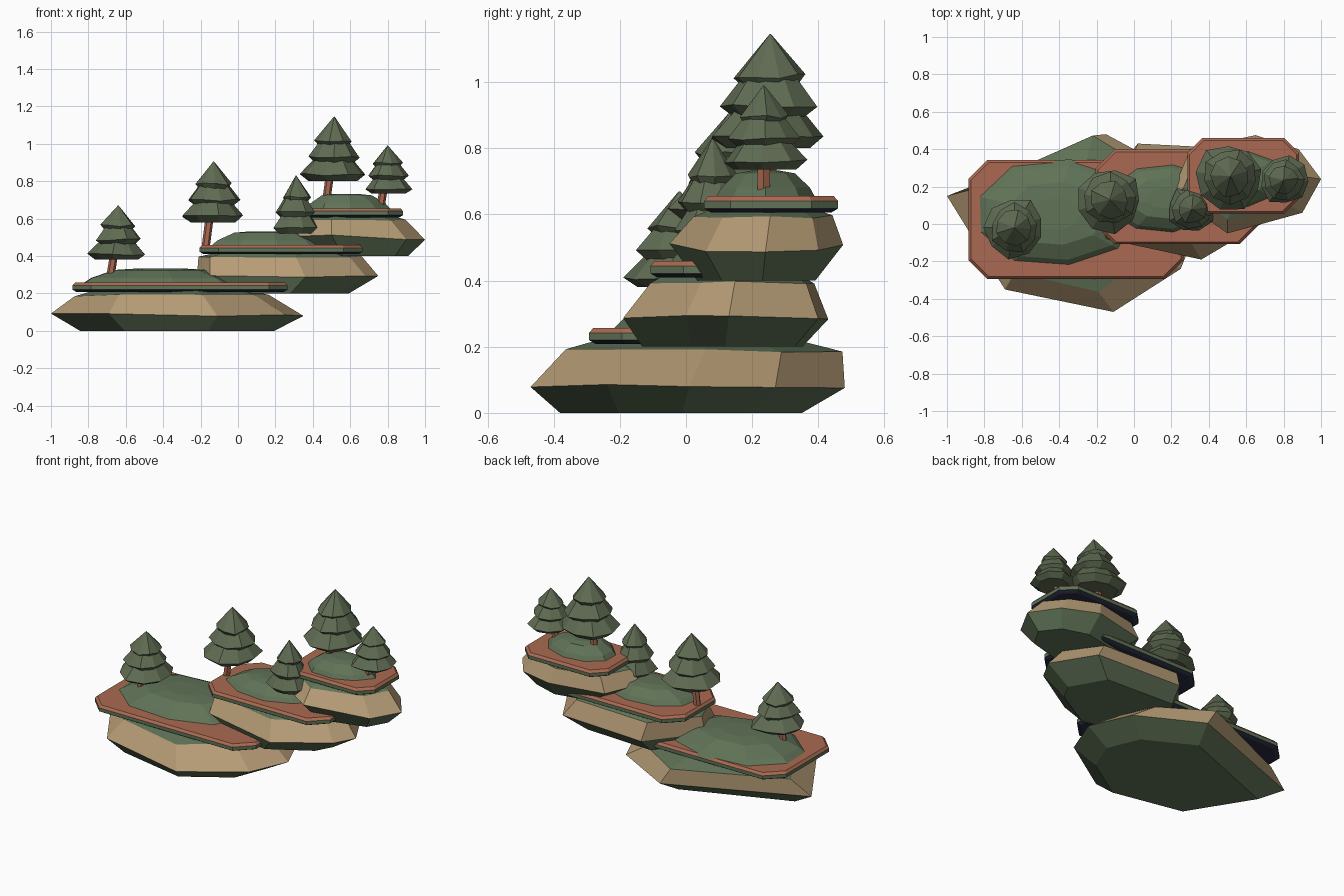
import bpy, bmesh, math, random
from mathutils import Vector

random.seed(4)
cube = bpy.data.objects.get("Cube")
if cube:
    bpy.data.objects.remove(cube, do_unlink=True)


def material(name, rgb):
    lin = [((c / 255 + 0.055) / 1.055) ** 2.4 for c in rgb] + [1]
    m = bpy.data.materials.new(name)
    m.use_nodes = True
    m.diffuse_color = lin
    bsdf = m.node_tree.nodes["Principled BSDF"]
    bsdf.inputs["Base Color"].default_value = lin
    bsdf.inputs["Roughness"].default_value = 0.9
    return m


TAN, MOSS, CLAY, NAVY, LEAF = range(5)
MATS = [material("tan_rock", (182, 156, 118)), material("moss_green", (96, 115, 87)),
        material("clay", (170, 106, 82)), material("dark_navy", (42, 46, 64)),
        material("leaf_green", (95, 107, 82))]


def loft(name, rings, bands, bottom, top):
    """Skin equal-sized rings from the bottom up, one colour per band."""
    bm = bmesh.new()
    vs = [[bm.verts.new(p) for p in r] for r in rings]
    n = len(rings[0])
    for lo, hi, mat in zip(vs, vs[1:], bands):
        for i in range(n):
            j = (i + 1) % n
            bm.faces.new((lo[i], lo[j], hi[j], hi[i])).material_index = mat
    bm.faces.new(vs[0][::-1]).material_index = bottom
    bm.faces.new(vs[-1]).material_index = top
    bmesh.ops.recalc_face_normals(bm, faces=bm.faces)
    me = bpy.data.meshes.new(name)
    bm.to_mesh(me)
    bm.free()
    for m in MATS:
        me.materials.append(m)
    ob = bpy.data.objects.new(name, me)
    bpy.context.collection.objects.link(ob)
    return ob


def rock(name, outline, levels):
    """Each level: z, x scale, y scale, x shift, y shift, z jitter."""
    xs, ys = zip(*outline)
    cx, cy = (min(xs) + max(xs)) / 2, (min(ys) + max(ys)) / 2
    rings = [[(cx + dx + (x - cx) * sx, cy + dy + (y - cy) * sy, z + random.uniform(-j, j))
              for x, y in outline] for z, sx, sy, dx, dy, j in levels]
    loft(name, rings, [MOSS, TAN, MOSS], MOSS, MOSS)


def slab(name, x0, x1, y0, y1, z, c):
    """Chamfered terrace with a thin dark foot and a clay top."""
    def ring(h, d):
        a, b, e, f, k = x0 + d, x1 - d, y0 + d, y1 - d, c - d * 0.4
        return [(x, y, z + h) for x, y in (
            (a + k, e), (b - k, e), (b, e + k), (b, f - k),
            (b - k, f), (a + k, f), (a, f - k), (a, e + k))]
    loft(name, [ring(0, 0.02), ring(0.012, 0), ring(0.034, 0), ring(0.049, 0.013)],
         [NAVY, MOSS, CLAY], NAVY, CLAY)


def mound(name, cx, cy, rx, ry, z0, z1):
    n = 9
    wob = [random.uniform(0.92, 1.06) for _ in range(n)]
    rings = []
    for t, s in ((-0.1, 1.03), (0.35, 0.9), (0.9, 0.6), (1, 0.3)):
        rings.append([(cx + rx * s * w * math.cos(math.tau * i / n),
                       cy + ry * s * w * math.sin(math.tau * i / n),
                       z0 + (z1 - z0) * t) for i, w in enumerate(wob)])
    loft(name, rings, [MOSS] * 3, MOSS, MOSS)


def tree(name, x, y, z0, z1, r, foot_dx, foot_z):
    h, n = z1 - z0, 9
    # leaning trunk
    a, b = Vector((x + foot_dx, y, foot_z - 0.04)), Vector((x, y, z0 + h * 0.6))
    loft(name + "_trunk", [[p + Vector((0.022 * math.cos(math.tau * i / 6),
                                        0.022 * math.sin(math.tau * i / 6), 0))
                            for i in range(6)] for p in (a, b)], [CLAY], CLAY, CLAY)
    # three stacked foliage tiers: undercut foot, jagged rim, tapering top
    tiers = ((0, 0.1, 0.42, 1), (0.28, 0.37, 0.68, 0.81), (0.54, 0.63, 1, 0.6))
    for k, (foot, rim, tip, rad) in enumerate(tiers):
        spin = random.random()
        wob = [random.uniform(0.9, 1.08) for _ in range(n)]
        sag = [random.uniform(-0.02, 0.02) for _ in range(n)]
        tip_r = 0.02 if k == 2 else 0.45
        rings = []
        for t, s, g in ((foot, 0.74, 0), (rim, 1, 1), (tip, tip_r, 0)):
            rings.append([(x + r * rad * s * wob[i] * math.cos(math.tau * (i + spin) / n),
                           y + r * rad * s * wob[i] * math.sin(math.tau * (i + spin) / n),
                           z0 + h * (t + g * sag[i])) for i in range(n)])
        loft(f"{name}_foliage_{k + 1}", rings, [LEAF] * 2, LEAF, LEAF)


# Rock bodies
rock("lower_rock",
     [(-1, .15), (-.69, -.35), (-.11, -.47), (.25, -.24), (.35, .01), (.24, .27), (-.15, .48)],
     [(0, .77, .77, 0, -.02, 0), (.085, 1, 1, 0, 0, .012),
      (.188, .77, .88, -.03, .05, .007), (.218, .6, .65, -.03, .03, 0)])
rock("middle_rock",
     [(-.22, .12), (-.15, -.08), (.36, -.19), (.68, .0), (.75, .13), (.6, .4), (.02, .43)],
     [(.2, .8, .78, -.06, -.01, 0), (.285, 1, 1, 0, 0, .012),
      (.395, .9, .8, -.04, .02, .005), (.42, .7, .65, -.03, .02, 0)])
rock("upper_rock",
     [(.2, .16), (.5, -.05), (.9, .06), (1, .24), (.88, .4), (.65, .475), (.3, .4)],
     [(.4, .7, .68, .03, 0, 0), (.5, 1, 1, 0, 0, .015),
      (.595, .79, .8, -.02, .02, .007), (.615, .6, .6, -.02, .02, 0)])

# Terraces
slab("lower_terrace", -.885, .265, -.293, .342, .208, .1)
slab("middle_terrace", -.205, .665, -.108, .397, .41, .1)
slab("upper_terrace", .285, .882, .055, .46, .606, .08)

# Grassy mounds
mound("lower_mound", -.42, .05, .45, .29, .255, .333)
mound("middle_mound", .16, .14, .31, .195, .457, .532)
mound("upper_mound", .57, .24, .23, .16, .653, .732)

# Trees
tree("left_tree", -.64, -.02, .38, .67, .16, -.05, .28)
tree("middle_tree", -.13, .13, .58, .905, .175, -.045, .47)
tree("small_tree", .31, .08, .52, .83, .13, -.045, .5)
tree("tall_tree", .515, .255, .8, 1.145, .178, -.045, .72)
tree("right_tree", .8, .235, .735, .99, .13, -.045, .66)
